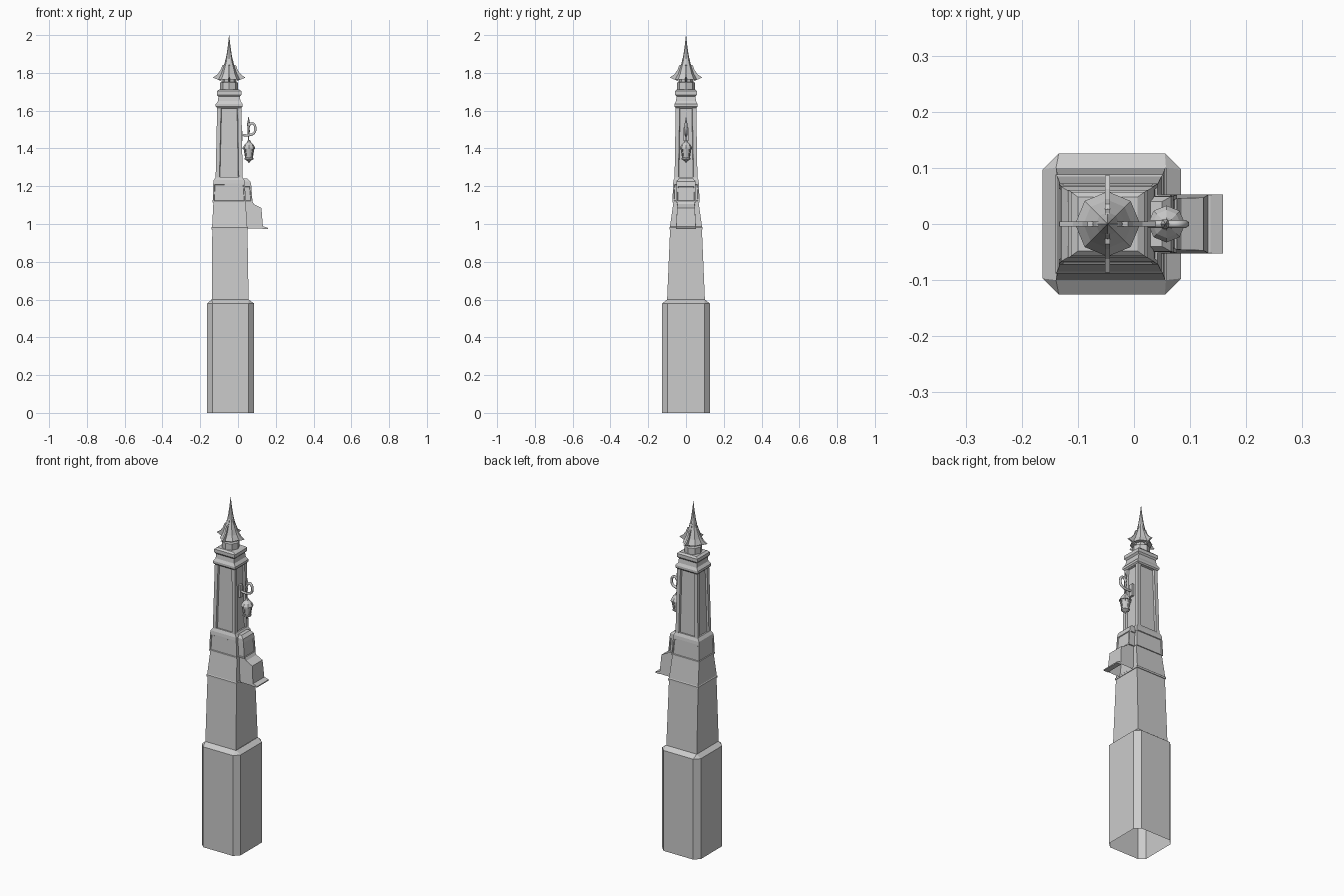
import bpy, bmesh, math
from mathutils import Vector

if "Cube" in bpy.data.objects:
    bpy.data.objects.remove(bpy.data.objects["Cube"])

CX = -0.047   # tower axis
LX = 0.058    # lantern axis


def finish(bm, name, smooth=False):
    bmesh.ops.remove_doubles(bm, verts=bm.verts, dist=1e-5)
    bmesh.ops.recalc_face_normals(bm, faces=bm.faces)
    me = bpy.data.meshes.new(name)
    bm.to_mesh(me)
    bm.free()
    if smooth:
        for p in me.polygons:
            p.use_smooth = True
    ob = bpy.data.objects.new(name, me)
    bpy.context.collection.objects.link(ob)
    return ob


def skin(bm, rings, cap_bottom=True, cap_top=True):
    """Join equal-length point rings into a tube."""
    rows = [[bm.verts.new(p) for p in r] for r in rings]
    n = len(rows[0])
    for a, b in zip(rows, rows[1:]):
        for i in range(n):
            j = (i + 1) % n
            bm.faces.new((a[i], a[j], b[j], b[i]))
    if cap_bottom:
        bm.faces.new(rows[0][::-1])
    if cap_top:
        bm.faces.new(rows[-1])


def rect(z, x0, x1, hy):
    return [(x0, -hy, z), (x1, -hy, z), (x1, hy, z), (x0, hy, z)]


def oct_rect(z, x0, x1, hy, c):
    return [(x0 + c, -hy, z), (x1 - c, -hy, z), (x1, -hy + c, z), (x1, hy - c, z),
            (x1 - c, hy, z), (x0 + c, hy, z), (x0, hy - c, z), (x0, -hy + c, z)]


def boxes(name, sections, cap_bottom=True, panel=None):
    """Stack of rectangles (z, x0, x1, half_y); panel = (margin, bevel, depth, min face height)."""
    bm = bmesh.new()
    skin(bm, [rect(*s) for s in sections], cap_bottom)
    if panel:
        margin, bevel, depth, tall = panel
        bm.normal_update()
        sides = [f for f in bm.faces if abs(f.normal.z) < 0.4 and
                 max(v.co.z for v in f.verts) - min(v.co.z for v in f.verts) > tall]
        bmesh.ops.inset_individual(bm, faces=sides, thickness=margin)
        bmesh.ops.inset_individual(bm, faces=sides, thickness=bevel, depth=-depth)
    return finish(bm, name)


def turned(name, profile, cx, n=8, cy=0.0, smooth=False):
    """Revolve (radius, z) points about a vertical axis."""
    bm = bmesh.new()
    skin(bm, [[(cx + r * math.cos(2 * math.pi * i / n), cy + r * math.sin(2 * math.pi * i / n), z)
               for i in range(n)] for r, z in profile])
    return finish(bm, name, smooth)


def plate(name, outline, cx, t, turns=(0,)):
    """Thin upright plate from an (r, z) outline, repeated around the axis."""
    bm = bmesh.new()
    for a in turns:
        c, s = math.cos(a), math.sin(a)
        skin(bm, [[(cx + r * c - y * s, r * s + y * c, z) for r, z in outline] for y in (-t / 2, t / 2)])
    return finish(bm, name)


def rod(name, pts, radius):
    cu = bpy.data.curves.new(name, 'CURVE')
    cu.dimensions = '3D'
    cu.bevel_depth = radius
    cu.bevel_resolution = 1
    cu.use_fill_caps = True
    cu.resolution_u = 4
    sp = cu.splines.new('NURBS')
    sp.points.add(len(pts) - 1)
    for p, co in zip(sp.points, pts):
        p.co = (*co, 1)
    sp.use_endpoint_u = True
    sp.order_u = 3
    ob = bpy.data.objects.new(name, cu)
    bpy.context.collection.objects.link(ob)
    return ob


# chamfered base, open underneath
bm = bmesh.new()
skin(bm, [oct_rect(0, -0.163, 0.084, 0.126, 0.029),
          oct_rect(0.58, -0.163, 0.084, 0.126, 0.029),
          oct_rect(0.60, -0.139, 0.057, 0.1, 0.0)], False, False)
finish(bm, "base")

# tapering body in two stages with a thin lip
boxes("lower_body", [(0.60, -0.139, 0.056, 0.1), (0.975, -0.136, 0.05, 0.084)], False)
boxes("upper_body", [(0.972, -0.140, 0.053, 0.088), (0.982, -0.140, 0.053, 0.088),
                     (0.986, -0.137, 0.049, 0.085), (1.12, -0.13, 0.04, 0.066)], True)

# hooded bracket, open underneath
bm = bmesh.new()
outline = [(0.03, 0.975, 0.053), (0.03, 1.13, 0.045), (0.076, 1.12, 0.045),
           (0.085, 1.105, 0.046), (0.124, 1.085, 0.047), (0.132, 0.985, 0.052), (0.132, 0.975, 0.053)]
left = [bm.verts.new((x, -y, z)) for x, z, y in outline]
right = [bm.verts.new((x, y, z)) for x, z, y in outline]
bm.faces.new(left)
bm.faces.new(right[::-1])
for i in range(len(outline) - 1):
    bm.faces.new((left[i], left[i + 1], right[i + 1], right[i]))
finish(bm, "bracket_hood")
boxes("bracket_lip", [(0.973, 0.130, 0.159, 0.053), (0.979, 0.130, 0.159, 0.053),
                      (0.987, 0.130, 0.136, 0.052)])

# panelled collar and its projecting block
boxes("collar", [(1.115, -0.134, 0.042, 0.072), (1.215, -0.131, 0.036, 0.068),
                 (1.232, -0.129, 0.034, 0.066), (1.25, -0.117, 0.023, 0.059)],
      panel=(0.01, 0.003, 0.004, 0.05))
boxes("collar_block", [(1.115, 0.0, 0.077, 0.052), (1.205, 0.0, 0.07, 0.05),
                       (1.225, 0.0, 0.066, 0.049), (1.24, 0.0, 0.05, 0.04)],
      panel=(0.01, 0.003, 0.004, 0.05))

# shaft with tall recessed panels
boxes("shaft", [(1.22, -0.119, 0.025, 0.061), (1.635, -0.110, 0.018, 0.054)],
      panel=(0.029, 0.004, 0.01, 0.2))

# cornice mouldings
boxes("cornice", [(1.615, -0.112, 0.018, 0.056), (1.622, -0.118, 0.025, 0.061),
                  (1.635, -0.118, 0.025, 0.061), (1.65, -0.106, 0.013, 0.053),
                  (1.675, -0.104, 0.010, 0.050), (1.684, -0.112, 0.019, 0.057),
                  (1.703, -0.112, 0.019, 0.057), (1.712, -0.1, 0.006, 0.048)])

# eight-sided drum and flared spire
turned("drum", [(0.047, 1.708), (0.047, 1.748), (0.035, 1.752), (0.035, 1.768)], CX)
turned("spire", [(0.058, 1.766), (0.043, 1.795), (0.032, 1.828), (0.021, 1.86),
                 (0.013, 1.90), (0.006, 1.95), (0.0005, 2.0)], CX)

# four pointed fins
fin = [(0.0, 1.76), (0.035, 1.752), (0.055, 1.762), (0.086, 1.775), (0.062, 1.792),
       (0.045, 1.815), (0.036, 1.84), (0.026, 1.843), (0.02, 1.87), (0.0, 1.90)]
plate("spire_fins", fin, CX, 0.009, [k * math.pi / 2 for k in range(4)])

# lantern arm scroll, stem and wall fixing
rod("lantern_arm", [(0.012, 0, 1.475), (0.035, 0, 1.468), (0.062, 0, 1.47), (0.088, 0, 1.48),
                    (0.094, 0, 1.51), (0.082, 0, 1.535), (0.06, 0, 1.53), (0.056, 0, 1.512)], 0.007)
turned("arm_finial", [(0.001, 1.567), (0.005, 1.545), (0.009, 1.525), (0.005, 1.51),
                      (0.007, 1.49), (0.003, 1.47), (0.003, 1.43)], LX - 0.002, 6)
boxes("wall_plate", [(1.44, 0.0, 0.024, 0.012), (1.51, 0.0, 0.022, 0.012)])

# lantern: cap, tapered body, bottom drop
turned("lantern_cap", [(0.033, 1.398), (0.033, 1.404), (0.025, 1.418), (0.012, 1.432), (0.004, 1.446)], LX)
turned("lantern_body", [(0.018, 1.344), (0.027, 1.399)], LX)
turned("lantern_drop", [(0.001, 1.322), (0.008, 1.334), (0.023, 1.342), (0.023, 1.35), (0.018, 1.352)], LX)
bars = bmesh.new()
for k in range(8):
    a = k * math.pi / 4
    d = Vector((math.cos(a), math.sin(a), 0))
    s = Vector((-d.y, d.x, 0)) * 0.002
    skin(bars, [[Vector((LX, 0, z)) + d * (r + o) + s * q
                 for o, q in ((-.002, -1), (.002, -1), (.002, 1), (-.002, 1))]
                for r, z in ((0.018, 1.346), (0.027, 1.399))])
finish(bars, "lantern_bars")
